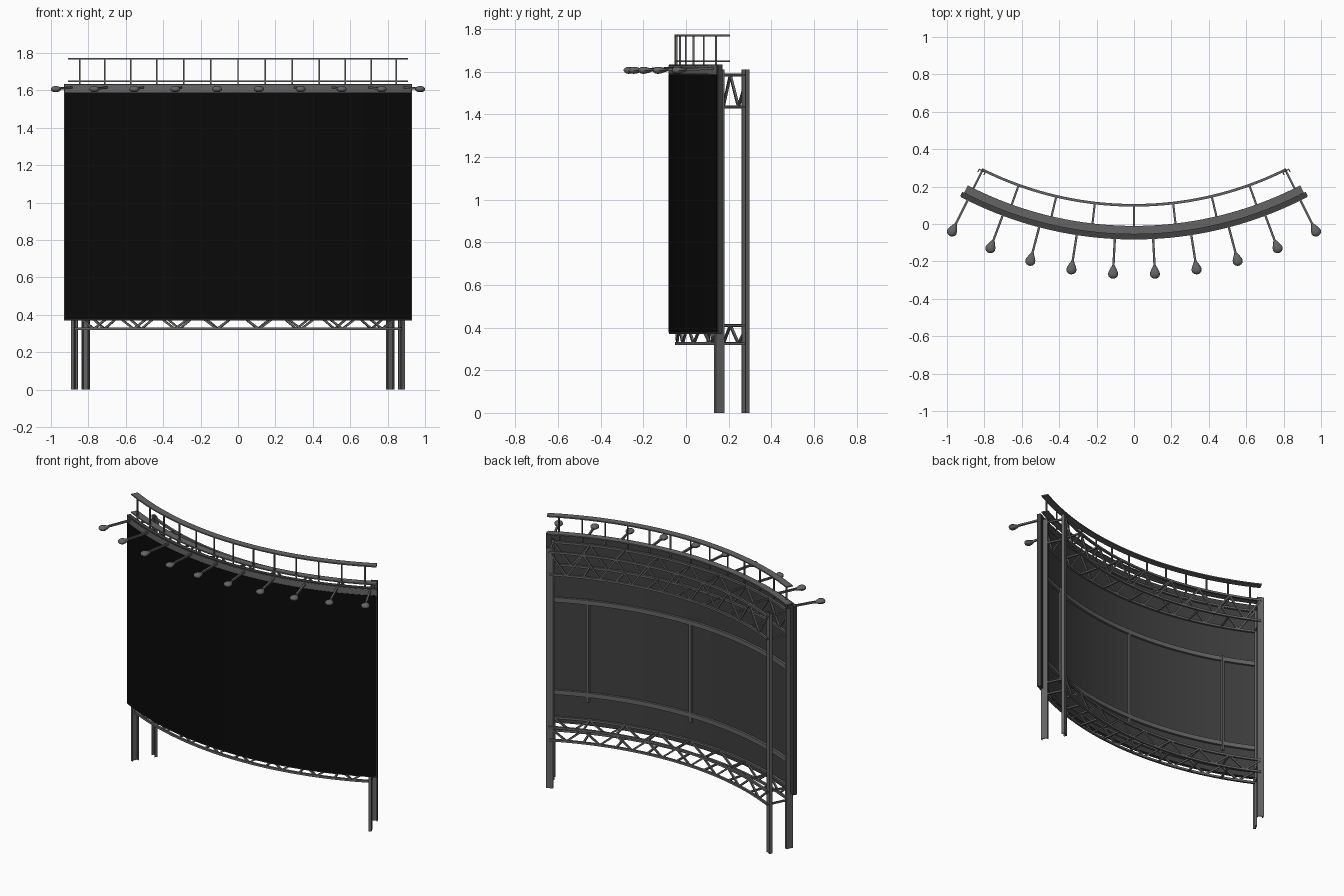
import bpy, bmesh, math
from mathutils import Vector

if "Cube" in bpy.data.objects:
    bpy.data.objects.remove(bpy.data.objects["Cube"], do_unlink=True)

CY = 1.92                      # every part follows arcs around (0, CY)
TRUSS = math.radians(26.4)     # half angle of the truss and posts
EDGE = math.radians(27.7)      # half angle of the screen


def material(name, value):
    m = bpy.data.materials.new(name)
    m.use_nodes = True
    color = (value, value, value, 1)
    m.diffuse_color = color
    m.node_tree.nodes["Principled BSDF"].inputs["Base Color"].default_value = color
    return m


steel = material("grey steel", 0.13)
dark = material("dark grey panel", 0.05)
black = material("black screen", 0.003)


def polar(r, a, z):
    return Vector((r * math.sin(a), CY - r * math.cos(a), z))


def spread(n, half):
    return [-half + 2 * half * i / (n - 1) for i in range(n)]


def loft(bm, rings):
    """Skin a list of closed rings and cap both ends."""
    loops = [[bm.verts.new(p) for p in ring] for ring in rings]
    for a, b in zip(loops, loops[1:]):
        for i in range(len(a)):
            j = (i + 1) % len(a)
            bm.faces.new((a[i], a[j], b[j], b[i]))
    bm.faces.new(loops[0])
    bm.faces.new(loops[-1][::-1])


def arc(bm, r0, r1, z0, z1, half):
    loft(bm, [[polar(r0, a, z0), polar(r1, a, z0), polar(r1, a, z1), polar(r0, a, z1)]
              for a in spread(41, half)])


def bar(bm, p, q, w):
    d = (q - p).normalized()
    side = d.cross(Vector((0, 0, 1)))
    if side.length < 0.01:
        side = Vector((1, 0, 0))
    side = side.normalized() * w / 2
    up = side.cross(d)
    loft(bm, [[c + side + up, c - side + up, c - side - up, c + side - up] for c in (p, q)])


def finish(bm, name, mat, smooth=True):
    bmesh.ops.recalc_face_normals(bm, faces=bm.faces)
    mesh = bpy.data.meshes.new(name)
    bm.to_mesh(mesh)
    bm.free()
    mesh.materials.append(mat)
    ob = bpy.data.objects.new(name, mesh)
    bpy.context.collection.objects.link(ob)
    if smooth:
        bpy.ops.object.select_all(action="DESELECT")
        ob.select_set(True)
        bpy.context.view_layer.objects.active = ob
        bpy.ops.object.shade_smooth_by_angle(angle=math.radians(35))
    return ob


def arc_part(name, mat, *size):
    bm = bmesh.new()
    arc(bm, *size)
    finish(bm, name, mat)


# Curved panel, black screen and grey header strip
arc_part("panel_body", dark, 1.975, 2.0, 0.37, 1.635, EDGE)
arc_part("screen", black, 1.999, 2.003, 0.376, 1.588, EDGE - 0.003)
arc_part("header_strip", steel, 1.999, 2.003, 1.59, 1.63, EDGE - 0.003)

# Stiffeners on the back of the panel
for name, z in (("lower_back_rail", 0.58), ("upper_back_rail", 1.2)):
    arc_part(name, steel, 1.96, 1.976, z - 0.015, z + 0.015, TRUSS)
bm = bmesh.new()
for a in spread(3, math.radians(20.1)):
    bar(bm, polar(1.967, a, 0.53), polar(1.967, a, 1.22), 0.016)
finish(bm, "back_uprights", steel, False)

# Guard rail above the panel
for name, z in (("guard_top_rail", 1.77), ("guard_lower_rail", 1.65)):
    arc_part(name, steel, 1.93, 1.975, z - 0.004, z + 0.004, math.radians(27.4))
bm = bmesh.new()
for a in spread(13, math.radians(25.4)):
    bar(bm, polar(1.97, a, 1.6), polar(1.97, a, 1.77), 0.008)
finish(bm, "guard_posts", steel, False)


# Trusses: front and rear chords, zigzag webs and radial struts
def truss(name, z0, z1):
    bm = bmesh.new()
    for r in (1.82, 1.965):
        for z in (z0, z1):
            arc(bm, r - 0.007, r + 0.007, z - 0.007, z + 0.007, TRUSS)
        steps = spread(17, TRUSS)
        for i, (a, b) in enumerate(zip(steps, steps[1:])):
            za, zb = (z0, z1) if i % 2 else (z1, z0)
            bar(bm, polar(r, a, za), polar(r, b, zb), 0.011)
    for a in spread(9, TRUSS):
        for z in (z0, z1):
            bar(bm, polar(1.82, a, z), polar(1.965, a, z), 0.011)
    finish(bm, name, steel)


truss("lower_truss", 0.325, 0.41)
truss("upper_truss", 1.435, 1.585)


# Channel-section posts: web on the back or on the side
def channel(name, a, r, width, depth, turned, height):
    w, d, t = width / 2, depth, 0.006
    prof = [(-w, d), (-w, 0), (w, 0), (w, d), (w - t, d), (w - t, t), (t - w, t), (t - w, d)]
    out = Vector((math.sin(a), -math.cos(a), 0))
    tan = Vector((math.cos(a), math.sin(a), 0))
    if turned:
        out, tan = -tan * math.copysign(1, a), out
    base = polar(r, a, 0)
    bm = bmesh.new()
    loft(bm, [[base + tan * u + out * v + Vector((0, 0, z)) for u, v in prof]
              for z in (0, height)])
    finish(bm, name, steel, False)


for side, s in (("left", 1), ("right", -1)):
    channel(side + "_rear_post", s * TRUSS, 1.822, 0.042, 0.02, False, 1.61)
    channel(side + "_front_post", s * (TRUSS + 0.004), 1.968, 0.046, 0.018, True, 1.61)

# Floodlights: thin arm with a flattened teardrop head
TEARDROP = [(2.138, 0.15), (2.15, 0.38), (2.165, 0.68), (2.18, 0.93),
            (2.192, 1), (2.203, 0.88), (2.211, 0.55), (2.215, 0.15)]
arms, heads = bmesh.new(), bmesh.new()
for a in spread(10, TRUSS):
    bar(arms, polar(1.985, a, 1.617), polar(2.15, a, 1.61), 0.012)
    tan = Vector((math.cos(a), math.sin(a), 0))
    rings = []
    for r, k in TEARDROP:
        ring = [math.tau * i / 14 for i in range(14)]
        rings.append([polar(r, a, 1.607 + 0.017 * k * math.sin(t))
                      + tan * 0.027 * k * math.cos(t) for t in ring])
    loft(heads, rings)
finish(arms, "lamp_arms", steel, False)
finish(heads, "lamp_heads", steel)
